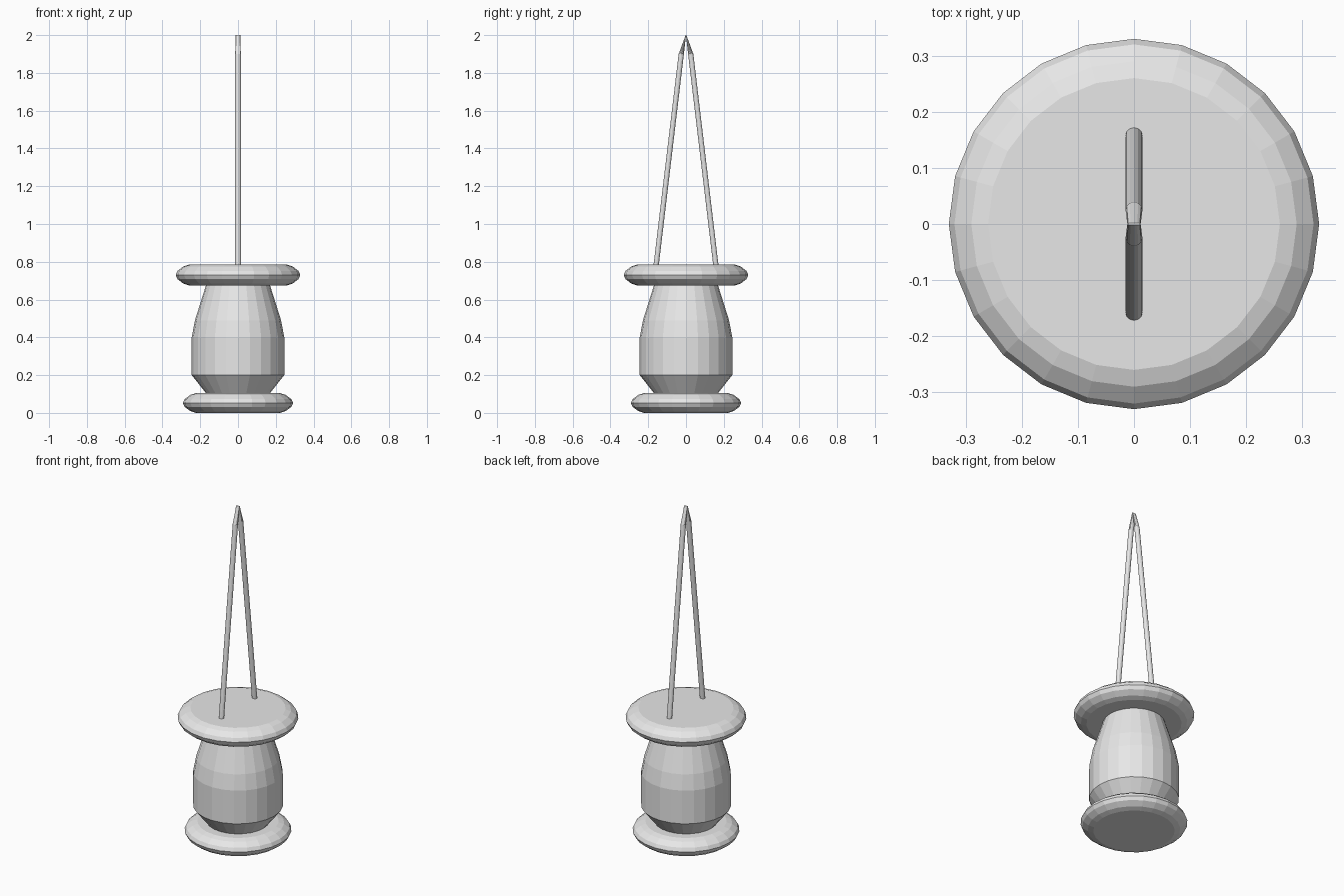
import bpy, bmesh
from math import sin, cos, pi
from mathutils import Vector

cube = bpy.data.objects.get("Cube")
if cube:
    bpy.data.objects.remove(cube, do_unlink=True)

grey = bpy.data.materials.new("light_grey")
grey.use_nodes = True
grey.diffuse_color = (0.8, 0.8, 0.8, 1)
grey.node_tree.nodes["Principled BSDF"].inputs["Base Color"].default_value = (0.8, 0.8, 0.8, 1)


def skin(name, rings):
    """Join rings of points into a closed, flat shaded tube with capped ends."""
    bm = bmesh.new()
    loops = [[bm.verts.new(p) for p in ring] for ring in rings]
    for low, high in zip(loops, loops[1:]):
        for i in range(len(low)):
            j = (i + 1) % len(low)
            bm.faces.new((low[i], low[j], high[j], high[i]))
    bm.faces.new(loops[0][::-1])
    bm.faces.new(loops[-1])
    bmesh.ops.remove_doubles(bm, verts=bm.verts, dist=1e-5)
    bmesh.ops.recalc_face_normals(bm, faces=bm.faces)
    mesh = bpy.data.meshes.new(name)
    bm.to_mesh(mesh)
    bm.free()
    mesh.materials.append(grey)
    obj = bpy.data.objects.new(name, mesh)
    bpy.context.collection.objects.link(obj)
    return obj


def ring(y, z, rx, ry, sides):
    angles = [2 * pi * i / sides for i in range(sides)]
    return [Vector((rx * cos(a), y + ry * sin(a), z)) for a in angles]


def lathe(name, profile):
    return skin(name, [ring(0, z, r, r, 24) for r, z in profile])


def rounded_disc(name, radius, bottom, top):
    # inset and height fraction of each step of the rounded rim
    rim = [(0.07, 0), (0.04, 0.09), (0.01, 0.3), (0, 0.5), (0.01, 0.7), (0.04, 0.91), (0.07, 1)]
    return lathe(name, [(radius - d, bottom + f * (top - bottom)) for d, f in rim])


# Turned handle
rounded_disc("base_disc", 0.292, 0, 0.105)
lathe("handle_body", [(0.17, 0.09), (0.17, 0.105), (0.245, 0.2), (0.245, 0.4),
                      (0.228, 0.49), (0.165, 0.69)])
rounded_disc("top_disc", 0.33, 0.675, 0.785)

# Two leaning prongs, each with a wedge tip meeting at the middle
for side, name in ((-1, "front_prong"), (1, "back_prong")):
    skin(name, [ring(side * 0.163, 0.74, 0.015, 0.014, 12),
                ring(side * 0.025, 1.9, 0.015, 0.014, 12),
                ring(side * 0.001, 2.0, 0.012, 0.001, 12)])
